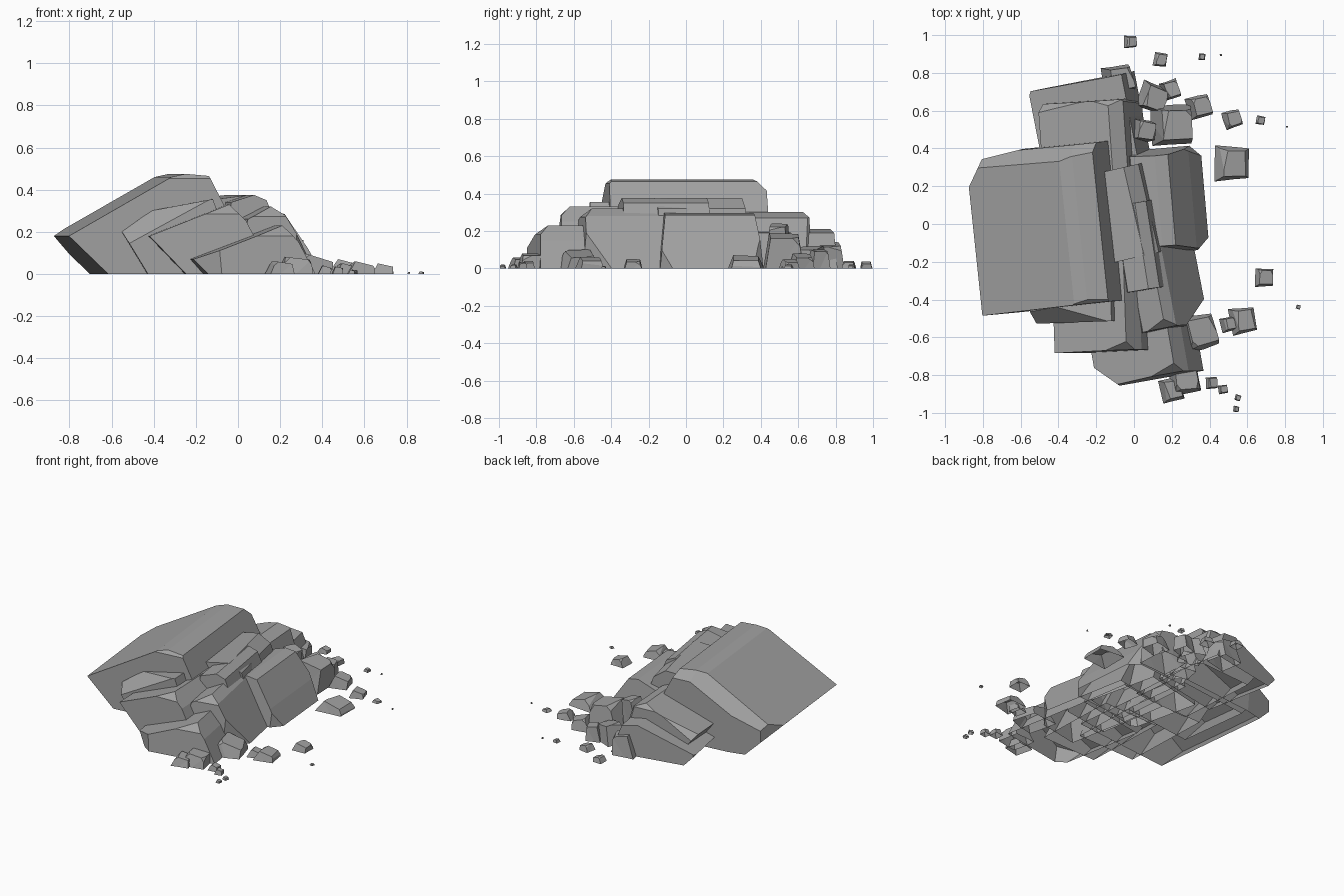
import bpy
import bmesh
import random
from math import radians
from mathutils import Matrix, Vector

random.seed(7)

default_cube = bpy.data.objects.get("Cube")
if default_cube:
    bpy.data.objects.remove(default_cube, do_unlink=True)

# One plain stone colour
stone_grey = bpy.data.materials.new("stone_grey")
stone_grey.use_nodes = True
stone_colour = (0.36, 0.36, 0.36, 1)
stone_grey.diffuse_color = stone_colour
stone_grey.node_tree.nodes["Principled BSDF"].inputs["Base Color"].default_value = stone_colour


def slice_off(bm, point, normal, close=True):
    """Remove everything beyond a plane and optionally close the opening."""
    geometry = bm.verts[:] + bm.edges[:] + bm.faces[:]
    bmesh.ops.bisect_plane(bm, geom=geometry, dist=1e-5, plane_co=point,
                           plane_no=normal, clear_outer=True)
    open_edges = [edge for edge in bm.edges if edge.is_boundary]
    if close and open_edges:
        bmesh.ops.holes_fill(bm, edges=open_edges)


def chip(bm, direction, depth):
    """Chamfer the corner or edge that lies furthest along a direction."""
    normal = Vector(direction).normalized()
    reach = max(vert.co.dot(normal) for vert in bm.verts)
    slice_off(bm, normal * (reach - depth), normal)


def finish(bm, name):
    """Trim at the ground, leaving the base open, and make a flat shaded object."""
    bmesh.ops.recalc_face_normals(bm, faces=bm.faces[:])
    slice_off(bm, Vector(), Vector((0, 0, -1)), close=False)
    mesh = bpy.data.meshes.new(name)
    bm.to_mesh(mesh)
    bm.free()
    mesh.materials.append(stone_grey)
    rock = bpy.data.objects.new(name, mesh)
    bpy.context.collection.objects.link(rock)


def slab(name, profile, front, back, yaw=0, taper=0.0, chips=()):
    """Extrude an x-z profile from front to back, narrowing towards the top."""
    bm = bmesh.new()
    middle = (front + back) / 2
    top = max(z for x, z in profile)
    rings = []
    for end in (front, back):
        ring = []
        for x, z in profile:
            y = middle + (end - middle) * (1 - taper * max(z, 0) / top)
            ring.append(bm.verts.new((x, y, z)))
        rings.append(ring)
    bm.faces.new(rings[0])
    bm.faces.new(reversed(rings[1]))
    count = len(profile)
    for i in range(count):
        j = (i + 1) % count
        bm.faces.new((rings[0][i], rings[1][i], rings[1][j], rings[0][j]))
    bmesh.ops.recalc_face_normals(bm, faces=bm.faces[:])
    for direction, depth in chips:
        chip(bm, direction, depth)
    centre_x = sum(x for x, z in profile) / count
    pivot = Vector((centre_x, middle, 0))
    bmesh.ops.rotate(bm, verts=bm.verts[:], cent=pivot,
                     matrix=Matrix.Rotation(radians(yaw), 3, "Z"))
    finish(bm, name)


def loose_stone(name, x, y, width, height):
    """A small tilted block with a few random chips."""
    bm = bmesh.new()
    bmesh.ops.create_cube(bm, size=1)
    for vert in bm.verts:
        shrink = 0.62 if vert.co.z > 0 else 1.05
        vert.co.x *= width * shrink * random.uniform(0.8, 1)
        vert.co.y *= width * shrink * random.uniform(0.8, 1)
        vert.co.z *= height * 2
    bmesh.ops.triangulate(bm, faces=bm.faces[:])
    for side in (-1, 1):
        chip(bm, (side, random.uniform(-1, 1), 1), width * 0.06)
    turn = Matrix.Rotation(radians(random.uniform(-20, 20)), 3, "Z")
    lean = Matrix.Rotation(radians(random.uniform(6, 18)), 3, "Y")
    bmesh.ops.transform(bm, matrix=(turn @ lean).to_4x4(), verts=bm.verts[:])
    lift = height - max(vert.co.z for vert in bm.verts)
    bmesh.ops.translate(bm, verts=bm.verts[:], vec=(x, y, lift))
    finish(bm, name)


# Chip directions; the "slope" ones follow the tilted top faces
FRONT_SLOPE = (-.48, -1, .88)
BACK_SLOPE = (-.48, 1, .88)
FRONT_TOP = (0, -1, 1)
BACK_TOP = (0, 1, 1)
FRONT_LEFT = (-1, -1, 0)
FRONT_RIGHT = (1, -1, 0)
BACK_LEFT = (-1, 0.6, 0)
BACK_RIGHT = (1, 1, 0.3)
BACK_SKEW = (-.14, 1, 0)

# Great overhanging block
slab("main_block",
     [(-.85, .18), (-.36, .46), (-.29, .475), (-.18, .465), (.1, -.08), (-.58, -.08)],
     front=-.44, back=.42, yaw=6, taper=.02,
     chips=[(BACK_SKEW, .04), (BACK_SLOPE, .055), (BACK_TOP, .035),
            (BACK_LEFT, .05), (FRONT_TOP, .015), (BACK_RIGHT, .05)])
slab("under_slab",
     [(-.73, .2), (-.3, .41), (-.1, .2), (0, -.08), (-.48, -.08)],
     front=-.1, back=.38, yaw=7)

# Stepped slabs at the front
slab("front_upper_slab",
     [(-.56, .2), (-.42, .3), (-.13, .355), (.03, -.08), (-.39, -.08)],
     front=-.52, back=.1, yaw=2, chips=[(FRONT_SLOPE, .06)])
slab("front_middle_slab",
     [(-.43, .18), (-.05, .33), (.03, .25), (.2, -.08), (-.18, -.08)],
     front=-.68, back=-.1, yaw=2, taper=.05, chips=[(FRONT_TOP, .03), (FRONT_RIGHT, .03)])
slab("front_lower_slab",
     [(-.25, .07), (.17, .23), (.24, .15), (.36, -.08), (-.12, -.08)],
     front=-.83, back=-.2, yaw=10, taper=.1, chips=[(FRONT_LEFT, .08), (FRONT_TOP, .03)])

# Standing slabs on the sloping side
slab("ridge_slab",
     [(-.2, .35), (0, .375), (.08, .32), (.22, -.08), (-.25, -.08)],
     front=-.18, back=.3, yaw=13, chips=[(FRONT_LEFT, .03)])
slab("tall_slab",
     [(-.07, .34), (.04, .375), (.1, .35), (.28, -.08), (-.12, -.08)],
     front=-.36, back=.13, yaw=9, taper=.06, chips=[(FRONT_RIGHT, .04)])
slab("side_slab",
     [(-.02, .26), (.1, .32), (.16, .28), (.38, -.08), (-.1, -.08)],
     front=-.58, back=.15, yaw=11, taper=.08, chips=[(FRONT_TOP, .03), (FRONT_RIGHT, .13)])
slab("outer_slab",
     [(0, .25), (.13, .295), (.2, .285), (.31, .12), (.42, -.08), (-.1, -.08)],
     front=-.16, back=.41, yaw=5, taper=.16, chips=[(BACK_RIGHT, .06), (FRONT_RIGHT, .08)])

# Stepped slabs at the back
slab("back_upper_slab",
     [(-.49, .17), (-.12, .3), (-.04, .27), (.09, -.08), (-.3, -.08)],
     front=.1, back=.66, yaw=4, taper=.03,
     chips=[(BACK_SLOPE, .03), (BACK_TOP, .02), (BACK_RIGHT, .03)])
slab("back_lower_slab",
     [(-.52, .08), (-.13, .21), (-.02, .19), (.08, -.08), (-.37, -.08)],
     front=.3, back=.77, yaw=11, taper=.03, chips=[(BACK_LEFT, .01)])

# Fallen stones: x, y, width, height
fallen_back = [
    (.2, .52, .29, .19), (.02, .5, .16, .24), (-.09, .76, .2, .14),
    (.1, .67, .19, .12), (.19, .71, .13, .1), (.34, .62, .16, .08),
    (.14, .87, .1, .04), (-.02, .965, .085, .037), (.36, .885, .045, .02),
    (.46, .895, .015, .01), (.52, .555, .12, .05), (.67, .55, .06, .02),
    (.81, .515, .012, .01), (.52, .32, .24, .07),
]
fallen_front = [
    (.34, -.57, .25, .1), (.27, -.82, .2, .08), (.2, -.88, .16, .06),
    (.41, -.84, .08, .04), (.47, -.875, .065, .035), (.55, -.92, .04, .02),
    (.54, -.98, .04, .02), (.58, -.51, .19, .06), (.5, -.53, .1, .05),
    (.69, -.28, .13, .05), (.87, -.44, .03, .012),
]
for group, stones in (("back", fallen_back), ("front", fallen_front)):
    for number, stone in enumerate(stones, start=1):
        loose_stone(f"fallen_stone_{group}_{number}", *stone)
